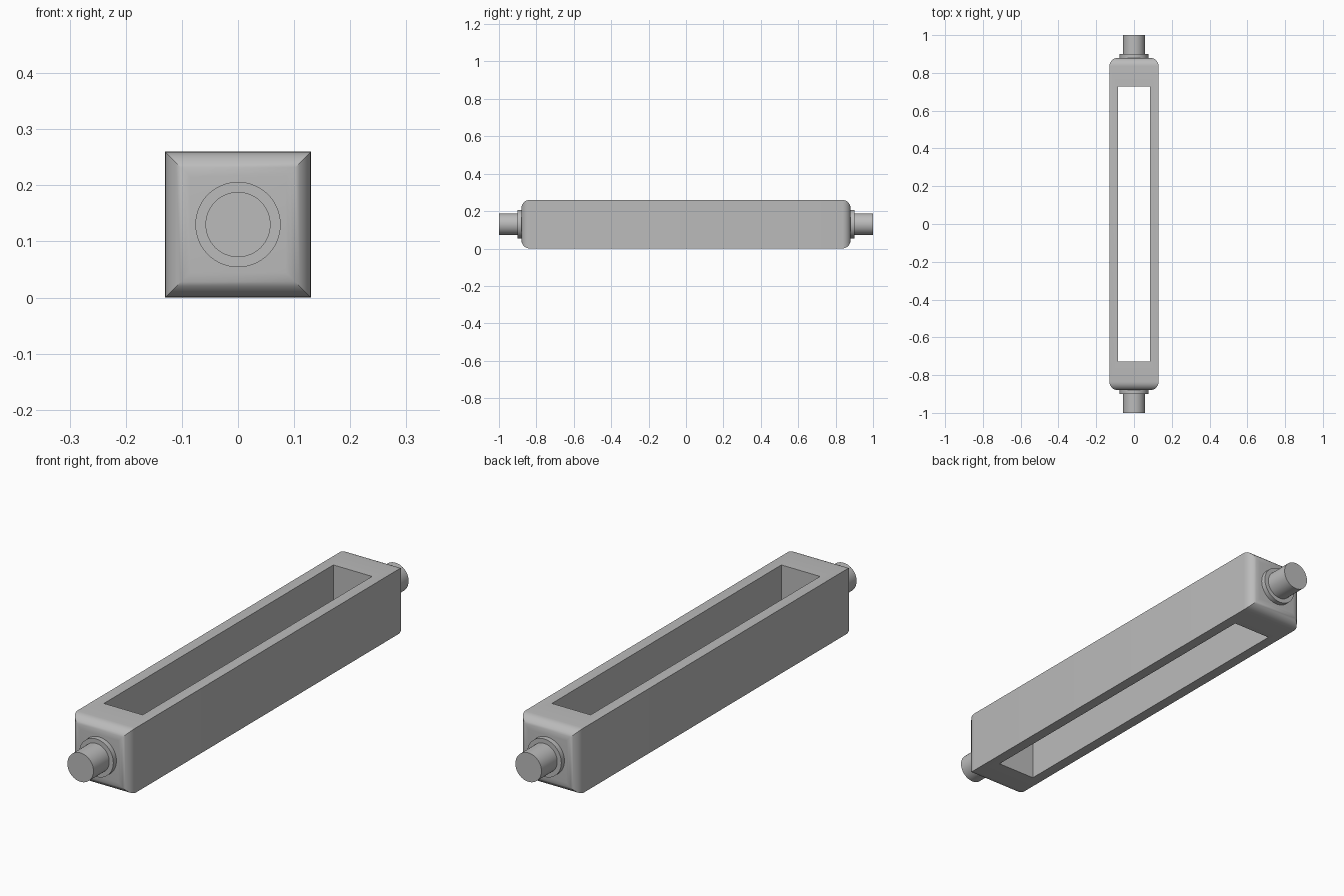
import bpy, bmesh
from mathutils import Matrix

cube = bpy.data.objects.get("Cube")
if cube:
    bpy.data.objects.remove(cube, do_unlink=True)

WIDTH, HEIGHT, LENGTH = 0.26, 0.26, 1.76
MID = HEIGHT / 2

grey = bpy.data.materials.new("plain grey")
grey.use_nodes = True
colour = (0.5, 0.5, 0.5, 1)
grey.diffuse_color = colour
grey.node_tree.nodes["Principled BSDF"].inputs["Base Color"].default_value = colour


def make_object(name, bm):
    mesh = bpy.data.meshes.new(name)
    bmesh.ops.recalc_face_normals(bm, faces=bm.faces)
    bm.to_mesh(mesh)
    bm.free()
    mesh.materials.append(grey)
    obj = bpy.data.objects.new(name, mesh)
    bpy.context.collection.objects.link(obj)
    return obj


def box(size):
    bm = bmesh.new()
    bmesh.ops.create_cube(bm, size=1, matrix=Matrix.Translation((0, 0, MID)) @ Matrix.Diagonal((*size, 1)))
    return bm


def smooth(obj):
    bpy.ops.object.select_all(action="DESELECT")
    obj.select_set(True)
    bpy.context.view_layer.objects.active = obj
    bpy.ops.object.shade_smooth_by_angle(angle=0.6)


def cylinder(name, radius, start, end):
    bm = bmesh.new()
    turn = Matrix.Rotation(1.5707963, 4, "X")
    place = Matrix.Translation((0, (start + end) / 2, MID))
    bmesh.ops.create_cone(bm, cap_ends=True, segments=64, radius1=radius, radius2=radius,
                          depth=abs(end - start), matrix=place @ turn)
    smooth(make_object(name, bm))


# Square bar with the rims of both ends rounded
bm = box((WIDTH, LENGTH, HEIGHT))
rims = [e for e in bm.edges if abs(e.verts[0].co.y - e.verts[1].co.y) < 0.01]
bmesh.ops.bevel(bm, geom=rims, offset=0.045, segments=8, profile=0.5, affect="EDGES")
body = make_object("body_frame", bm)

# Long slot straight through from top to bottom
cutter = make_object("slot_cutter", box((0.172, 1.456, 1)))
cutter.hide_render = True
cut = body.modifiers.new("slot", "BOOLEAN")
cut.operation, cut.solver, cut.object = "DIFFERENCE", "EXACT", cutter
bpy.context.view_layer.objects.active = body
bpy.ops.object.modifier_apply(modifier=cut.name)
bpy.data.objects.remove(cutter, do_unlink=True)
smooth(body)

# Collar and pin on each end
for side, label in ((-1, "front"), (1, "back")):
    cylinder(label + "_collar", 0.076, side * 0.86, side * 0.9)
    cylinder(label + "_pin", 0.058, side * 0.87, side)
